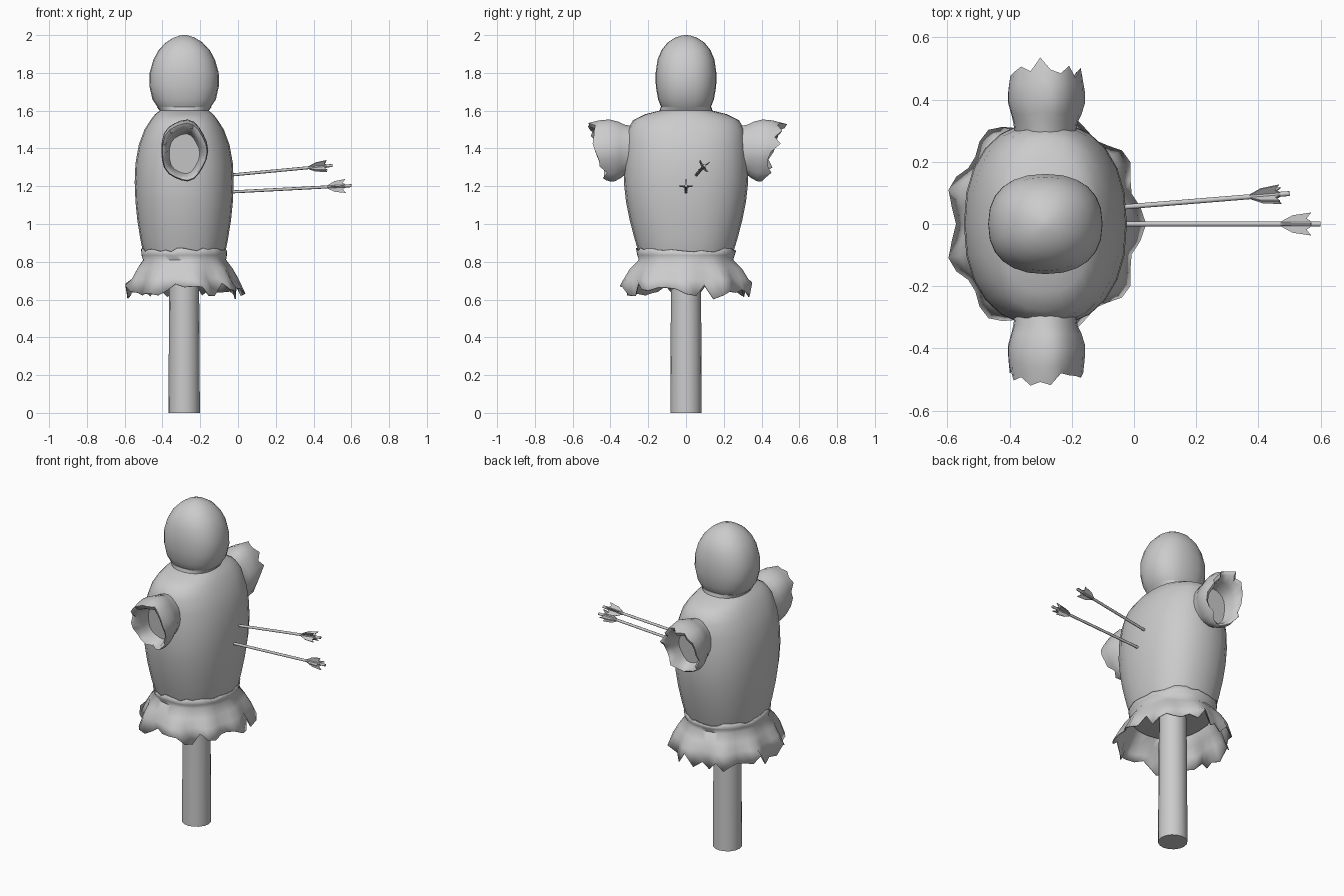
import bpy, bmesh, math, random
from mathutils import Vector

random.seed(4)
CX = -0.285
cube = bpy.data.objects.get("Cube")
if cube:
    bpy.data.objects.remove(cube, do_unlink=True)


def finish(name, bm, angle=50):
    bmesh.ops.recalc_face_normals(bm, faces=bm.faces)
    mesh = bpy.data.meshes.new(name)
    bm.to_mesh(mesh)
    bm.free()
    obj = bpy.data.objects.new(name, mesh)
    bpy.context.collection.objects.link(obj)
    bpy.ops.object.select_all(action='DESELECT')
    obj.select_set(True)
    bpy.context.view_layer.objects.active = obj
    bpy.ops.object.shade_smooth_by_angle(angle=math.radians(angle))
    return obj


def loft(name, rings, cap_start=True, cap_end=True, angle=50):
    """Skin a list of equal-length point rings."""
    bm = bmesh.new()
    loops = [[bm.verts.new(p) for p in ring] for ring in rings]
    for a, b in zip(loops, loops[1:]):
        for i in range(len(a)):
            j = (i + 1) % len(a)
            bm.faces.new((a[i], a[j], b[j], b[i]))
    for wanted, loop in ((cap_start, loops[0]), (cap_end, loops[-1])):
        if wanted:
            bm.faces.new(loop)
    return finish(name, bm, angle)


def power(v, p):
    return math.copysign(abs(v) ** p, v)


def oval(z, rx, ry, n=24, square=2.0):
    """Horizontal rounded ring; a higher square value gives a boxier oval."""
    pts = []
    for i in range(n):
        t = math.tau * i / n
        pts.append(Vector((CX + rx * power(math.cos(t), 2 / square),
                           ry * power(math.sin(t), 2 / square), z)))
    return pts


# Pole
loft("pole", [oval(z, r, r, 16) for z, r in ((0, .083), (.45, .081), (.9, .077))])

# Stuffed torso with a small neck collar
torso = [(.80, .20, .235), (.85, .218, .25), (.92, .232, .272), (1.02, .248, .298),
         (1.12, .258, .318), (1.22, .262, .329), (1.32, .258, .328), (1.42, .24, .322),
         (1.5, .21, .31), (1.55, .178, .28), (1.58, .155, .22), (1.6, .13, .14),
         (1.62, .145, .135), (1.62, .12, .11)]
loft("torso", [oval(z, rx, ry, 24, 2.3) for z, rx, ry in torso])

# Head
head = [(1.58, .11, .10), (1.61, .135, .128), (1.66, .168, .148), (1.73, .184, .16),
        (1.8, .183, .161), (1.87, .163, .151), (1.92, .136, .13), (1.96, .098, .098),
        (1.985, .06, .06), (1.998, .022, .022), (2.0, .006, .006)]
loft("head", [oval(z, rx, ry, 24, 2.5 - .5 * i / len(head))
              for i, (z, rx, ry) in enumerate(head)])

# Flared skirt with folds and a torn hem
skirt = [(.862, .228, .265, 0), (.835, .226, .258, 0), (.81, .22, .25, .01),
         (.765, .25, .292, .025), (.71, .274, .318, .05), (.645, .306, .336, .06)]
SEGS = 44
rings = []
for level, (z, rx, ry, fold) in enumerate(skirt):
    ring = oval(z, rx, ry, SEGS, 2.15)
    for i, p in enumerate(ring):
        t = math.tau * i / SEGS
        k = 1 + fold * math.cos(9 * t + .6 * math.sin(2 * t))
        p.x, p.y = CX + (p.x - CX) * k, p.y * k
        if level == 0:
            p.z += random.uniform(-.012, .012)
        if level == len(skirt) - 1:
            p.z += random.uniform(-.035, .035) + .01 * (-1) ** i
    rings.append(ring)
cloth = loft("skirt", rings, False, False, 60)
solid = cloth.modifiers.new("cloth_thickness", 'SOLIDIFY')
solid.thickness = .006
solid.offset = -1

# Puffed sleeve stumps: y, z, x radius, z radius, slant, raggedness
sleeve = [(.26, 1.39, .095, .125, 0, 0), (.325, 1.392, .103, .135, 0, 0),
          (.35, 1.392, .112, .147, .005, 0), (.39, 1.39, .124, .162, .015, 0),
          (.43, 1.387, .123, .16, .03, .004), (.465, 1.383, .118, .15, .045, .026),
          (.455, 1.378, .103, .133, .045, .022), (.415, 1.372, .09, .117, .03, 0),
          (.36, 1.372, .08, .105, .01, 0)]
for label, side in (("left_rear", 1), ("right_front", -1)):
    rings = []
    for y, z, rx, rz, slant, rag in sleeve:
        jag = random.Random(7 + side)
        ring = []
        for i in range(22):
            t = math.tau * i / 22
            out = y + slant * math.sin(t) + rag * jag.uniform(-1, 1)
            k = 1 + (.03 * math.cos(5 * t) if y > .34 else 0)
            ring.append(Vector((CX + rx * k * math.cos(t), side * out,
                                z + rz * k * math.sin(t))))
        rings.append(ring)
    loft(label + "_sleeve", rings)


# Arrows: slim shaft and four swept feathers
def arrow(name, start, end, roll):
    start, end = Vector(start), Vector(end)
    axis = (end - start).normalized()
    u = axis.cross(Vector((0, 1, 0))).normalized()
    v = axis.cross(u)
    rings = [[p + .008 * (u * math.cos(a) + v * math.sin(a))
              for a in (math.tau * i / 8 for i in range(8))]
             for p in (start - axis * .12, end)]
    loft(name + "_shaft", rings)
    bm = bmesh.new()
    outline = [(.135, .004), (.09, .028), (.03, .037), (.045, .018), (.025, .004)]
    for q in range(4):
        a = roll + q * math.pi / 2
        out = u * math.cos(a) + v * math.sin(a)
        flat = axis.cross(out) * .0025
        sides = [[bm.verts.new(end - axis * d + out * r + flat * s)
                  for d, r in outline] for s in (-1, 1)]
        for loop in sides:
            bm.faces.new(loop)
        for i in range(len(outline)):
            j = (i + 1) % len(outline)
            bm.faces.new((sides[0][i], sides[0][j], sides[1][j], sides[1][i]))
    finish(name + "_feathers", bm, 30)


arrow("lower_arrow", (-.03, 0, 1.17), (.6, 0, 1.203), 0)
arrow("upper_arrow", (-.03, .055, 1.26), (.5, .098, 1.31), math.radians(35))
